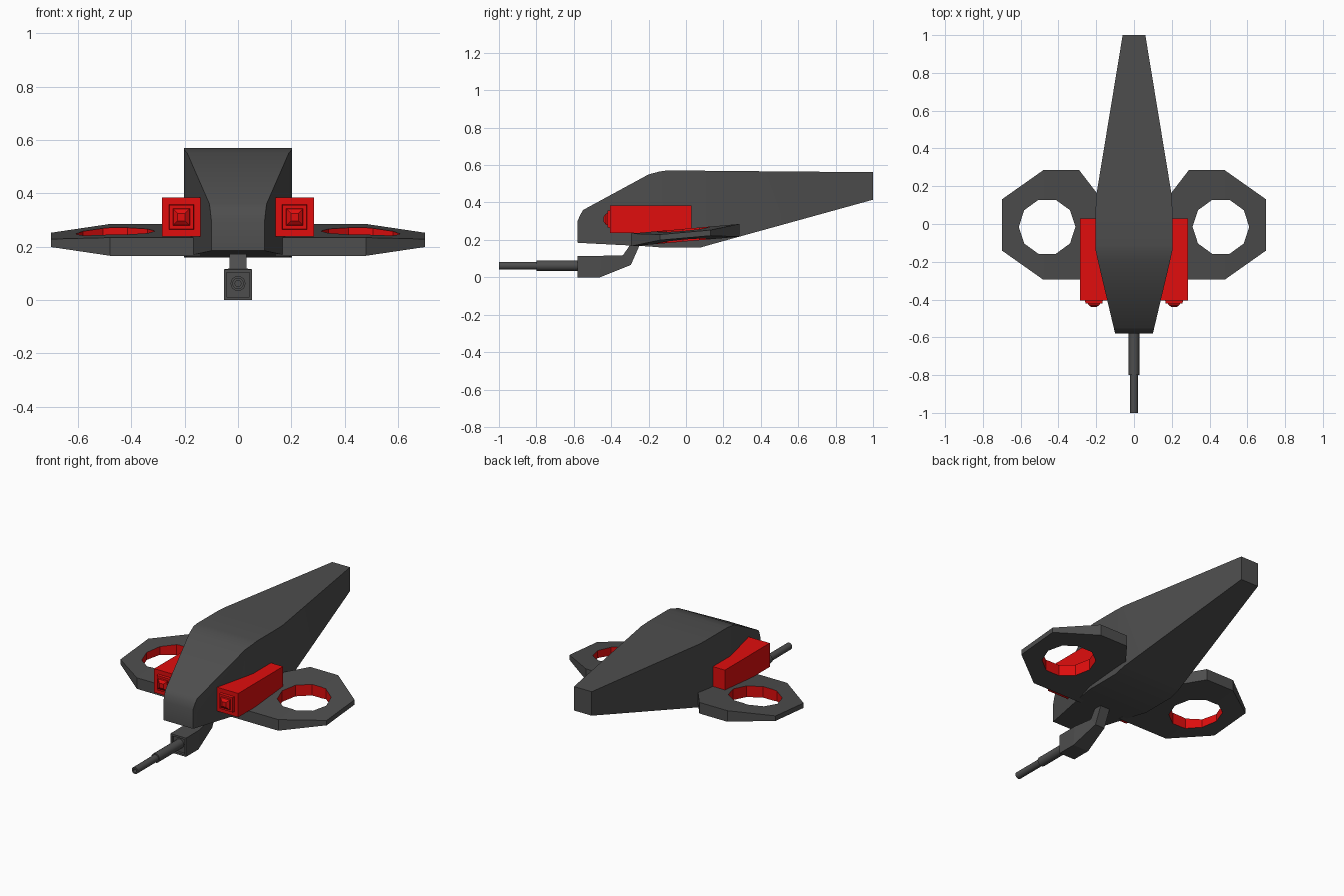
import bpy, bmesh
from math import radians, sin, cos, pi

if "Cube" in bpy.data.objects:
    bpy.data.objects.remove(bpy.data.objects["Cube"])


def material(name, rgb):
    m = bpy.data.materials.new(name)
    m.diffuse_color = (*rgb, 1)
    m.use_nodes = True
    m.node_tree.nodes["Principled BSDF"].inputs["Base Color"].default_value = m.diffuse_color
    return m


DARK = material("dark_grey", (0.075, 0.075, 0.075))
RED = material("red", (0.75, 0.004, 0.004))


def loft(name, rings, mats, smooth=0):
    """Skin a list of closed rings with equal point counts and cap both ends."""
    bm = bmesh.new()
    vs = [[bm.verts.new(p) for p in ring] for ring in rings]
    n = len(vs[0])
    for a, b in zip(vs, vs[1:]):
        for i in range(n):
            j = (i + 1) % n
            bm.faces.new((a[i], a[j], b[j], b[i]))
    bm.faces.new(vs[0])
    bm.faces.new(vs[-1])
    bmesh.ops.recalc_face_normals(bm, faces=bm.faces)
    me = bpy.data.meshes.new(name)
    bm.to_mesh(me)
    bm.free()
    for m in mats:
        me.materials.append(m)
    if smooth:
        me.shade_smooth()
        me.set_sharp_from_angle(angle=radians(smooth))
    ob = bpy.data.objects.new(name, me)
    bpy.context.collection.objects.link(ob)
    return ob


def section(w, bottom, top):
    """Rectangle of half width w between a bottom and a top (y, z) point."""
    return [(-w, *bottom), (w, *bottom), (w, *top), (-w, *top)]


def square(x, y, z, h):
    return [(x - h, y, z - h), (x + h, y, z - h), (x + h, y, z + h), (x - h, y, z + h)]


def circle_z(x, y, z, r, n):
    return [(x + r * cos(2 * pi * i / n), y + r * sin(2 * pi * i / n), z) for i in range(n)]


def circle_y(y, z, r, n):
    return [(r * cos(2 * pi * i / n), y, z + r * sin(2 * pi * i / n)) for i in range(n)]


def mirror(ob):
    ob.modifiers.new("mirror", "MIRROR").use_clip = False


# Hull: stations of y, half width, bottom z, top z
hull = [(-0.58, 0.10, 0.185, 0.30), (-0.565, 0.104, 0.184, 0.335), (-0.55, 0.107, 0.183, 0.36),
        (-0.20, 0.19, 0.165, 0.55), (-0.14, 0.203, 0.16, 0.566), (-0.11, 0.203, 0.16, 0.57),
        (0.08, 0.203, 0.16, 0.57), (0.15, 0.20, 0.18, 0.569), (1.0, 0.06, 0.415, 0.562)]
loft("hull", [section(w, (y, b), (y, t)) for y, w, b, t in hull], [DARK], 32)

# Wings: tilted, thinner at the tip; sections of x, front y, back y, half thickness
rings = []
for x, y0, y1, h in [(0.14, -0.295, 0.09, 0.034), (0.29, -0.295, 0.285, 0.034),
                     (0.48, -0.295, 0.285, 0.034), (0.70, -0.14, 0.13, 0.015)]:
    z0, z1 = (0.20 + 0.088 * (y + 0.295) for y in (y0, y1))
    rings.append([(x, y0, z0 - h), (x, y1, z1 - h), (x, y1, z1 + h), (x, y0, z0 + h)])
wing = loft("wings", rings, [DARK, RED])

# Ten-sided opening with a red wall
cutter = loft("wing_hole_cutter", [circle_z(0.46, -0.015, z, 0.15, 10) for z in (0, 0.5)], [DARK, RED])
for f in cutter.data.polygons:
    f.material_index = 1
cutter.hide_render = True
cutter.hide_viewport = True
cut = wing.modifiers.new("hole", "BOOLEAN")
cut.operation = "DIFFERENCE"
cut.solver = "EXACT"
cut.object = cutter
mirror(wing)

# Side pods with stepped square nozzles
pod = [(0.03, 0.073), (-0.405, 0.073), (-0.405, 0.047), (-0.42, 0.045),
       (-0.42, 0.032), (-0.428, 0.03), (-0.44, 0.014)]
mirror(loft("side_pods", [square(0.212, y, 0.311, h) for y, h in pod], [RED]))

# Gun mount: recessed front, housing, then neck up into the hull
mount = [(0.043, (-0.565, 0.012), (-0.565, 0.103)), (0.043, (-0.58, 0.012), (-0.58, 0.103)),
         (0.053, (-0.58, 0.0), (-0.58, 0.115)), (0.053, (-0.46, 0.0), (-0.45, 0.115)),
         (0.032, (-0.295, 0.066), (-0.337, 0.118)), (0.032, (-0.25, 0.167), (-0.303, 0.167)),
         (0.032, (-0.24, 0.19), (-0.295, 0.19))]
loft("gun_mount", [section(*m) for m in mount], [DARK])

# Stepped barrel with a shallow bore
barrel = [(-0.55, 0.028), (-0.80, 0.028), (-0.80, 0.021), (-1.0, 0.021), (-1.0, 0.011), (-0.97, 0.011)]
loft("gun_barrel", [circle_y(y, 0.062, r, 16) for y, r in barrel], [DARK], 30)
